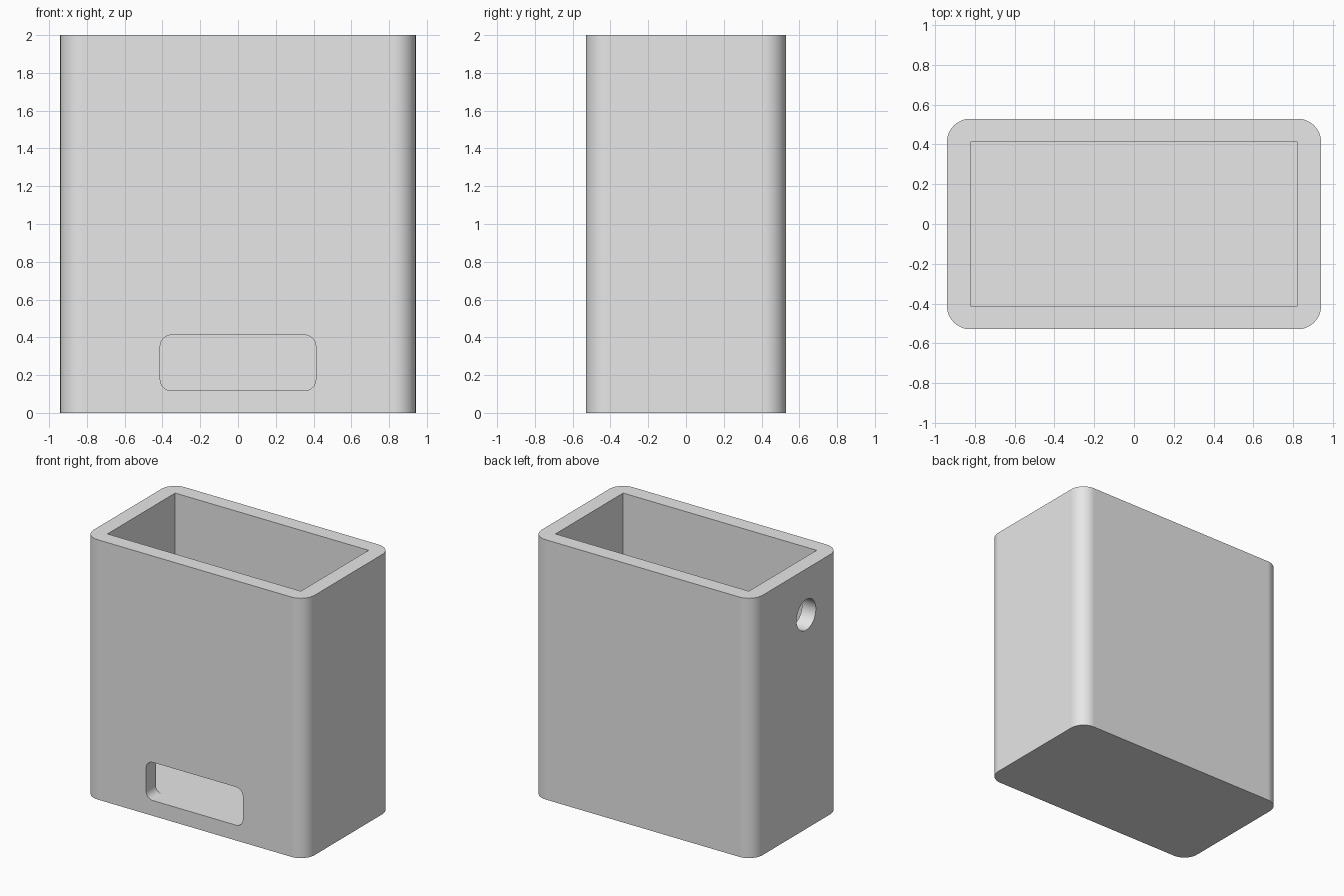
import bpy
import bmesh
import math
from mathutils import Vector

cube = bpy.data.objects.get("Cube")
if cube:
    bpy.data.objects.remove(cube, do_unlink=True)

U = 2 / 17                       # wall thickness, the module for every size
W, D, H = 16 * U, 9 * U, 2.0     # outer width, depth and height

grey = bpy.data.materials.new("light_grey")
grey.use_nodes = True
grey.diffuse_color = (0.8, 0.8, 0.8, 1)
grey.node_tree.nodes["Principled BSDF"].inputs["Base Color"].default_value = (0.8, 0.8, 0.8, 1)


def block(name, low, high, axis=None, radius=0.0):
    """Box between two corners, with the edges along one axis rounded."""
    low, high = Vector(low), Vector(high)
    bm = bmesh.new()
    bmesh.ops.create_cube(bm, size=1)
    for v in bm.verts:
        v.co = (low + high) / 2 + v.co * (high - low)
    if radius:
        edges = [e for e in bm.edges
                 if abs((e.verts[0].co - e.verts[1].co).normalized()[axis]) > 0.9]
        bmesh.ops.bevel(bm, geom=edges, offset=radius, offset_type='OFFSET',
                        segments=16, profile=0.5, affect='EDGES')
    mesh = bpy.data.meshes.new(name)
    bm.to_mesh(mesh)
    bm.free()
    mesh.materials.append(grey)
    obj = bpy.data.objects.new(name, mesh)
    bpy.context.collection.objects.link(obj)
    return obj


# Outer body with rounded upright edges
body = block("container_body", (-W / 2, -D / 2, 0), (W / 2, D / 2, H), 2, U)

# Open cavity with square corners
cavity = block("cavity_cutter", (U - W / 2, U - D / 2, U), (W / 2 - U, D / 2 - U, H + U))

# Rounded slot through the front wall, level with the floor
slot = block("slot_cutter", (-3.5 * U, -D / 2 - U, U + 0.0004),
             (3.5 * U, -D / 2 + 1.5 * U, 3.5 * U), 1, U / 2)

# Round hole through one side wall, near the top
bpy.ops.mesh.primitive_cylinder_add(vertices=64, radius=U, depth=3 * U,
                                    location=(U / 2 - W / 2, -U, H - 3 * U),
                                    rotation=(0, math.pi / 2, 0))
hole = bpy.context.object
hole.name = "hole_cutter"
hole.data.materials.append(grey)

# Cut the openings
bpy.ops.object.select_all(action='DESELECT')
body.select_set(True)
bpy.context.view_layer.objects.active = body
for cutter in (cavity, slot, hole):
    cutter.hide_render = True
    cut = body.modifiers.new(cutter.name, 'BOOLEAN')
    cut.operation = 'DIFFERENCE'
    cut.solver = 'EXACT'
    cut.object = cutter
    bpy.ops.object.modifier_apply(modifier=cut.name)
    bpy.data.objects.remove(cutter, do_unlink=True)

# Smooth curves, crisp edges, flat walls
bpy.ops.object.shade_smooth_by_angle(angle=math.radians(30))
body.modifiers.new("flat_walls", 'WEIGHTED_NORMAL').keep_sharp = True
